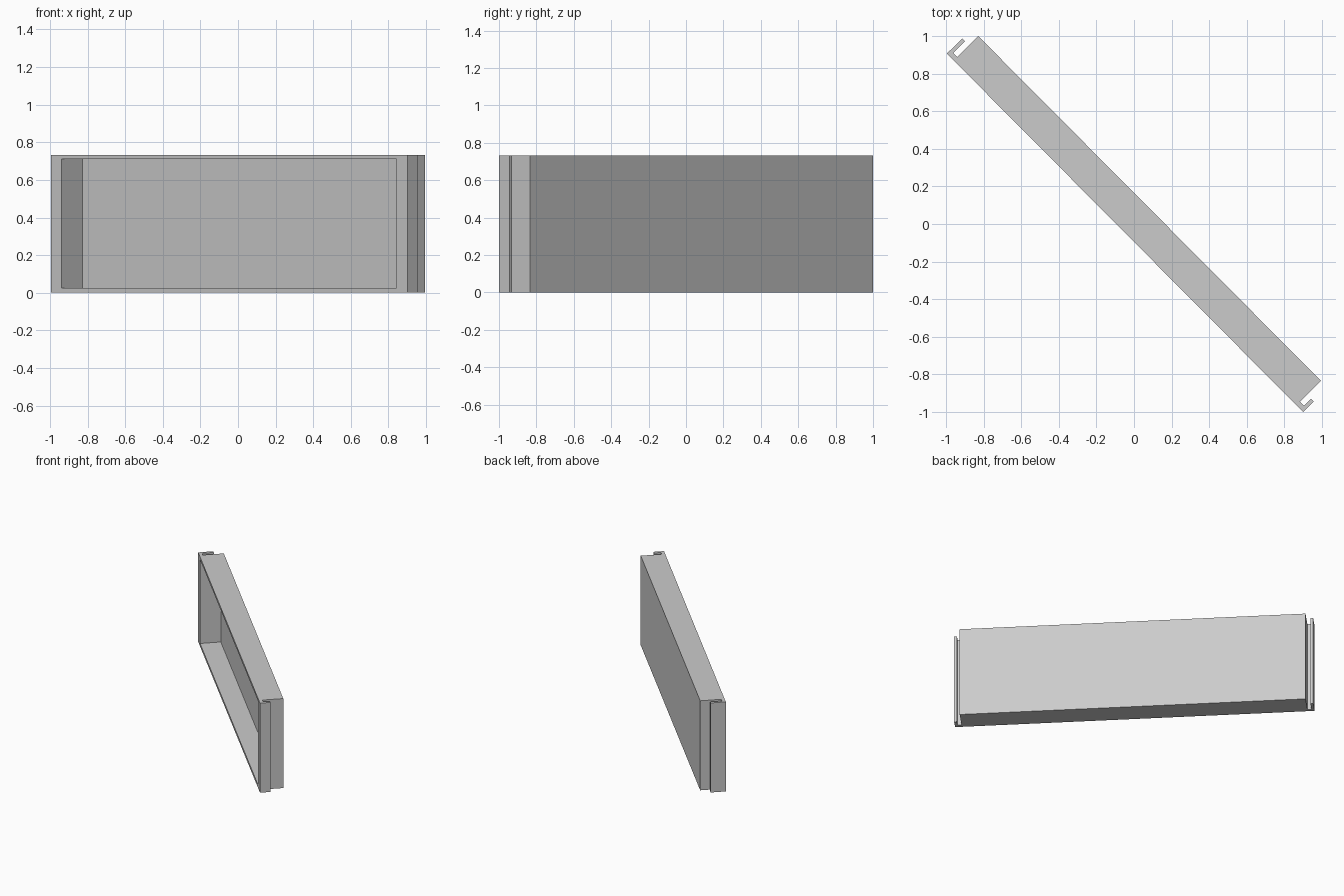
import bpy, bmesh, math

if "Cube" in bpy.data.objects:
    bpy.data.objects.remove(bpy.data.objects["Cube"])

HEIGHT = 0.733
FRONT, BACK = -0.067, 0.117      # depth of the front and back faces
BODY, EDGE = 1.293, 1.344        # half lengths: body, and body with hooks
ANGLE = math.radians(-45.17)     # the panel stands diagonally

grey = bpy.data.materials.new("light grey")
grey.diffuse_color = (0.6, 0.6, 0.6, 1)
grey.use_nodes = True
grey.node_tree.nodes["Principled BSDF"].inputs["Base Color"].default_value = grey.diffuse_color


def prism(name, outline, z0, z1):
    """Extrude a plan outline from z0 to z1."""
    bm = bmesh.new()
    base = bm.faces.new([bm.verts.new((x, y, z0)) for x, y in outline])
    top = bmesh.ops.extrude_face_region(bm, geom=[base])["geom"]
    for v in top:
        if isinstance(v, bmesh.types.BMVert):
            v.co.z = z1
    bmesh.ops.recalc_face_normals(bm, faces=bm.faces)
    mesh = bpy.data.meshes.new(name)
    bm.to_mesh(mesh)
    bm.free()
    mesh.materials.append(grey)
    obj = bpy.data.objects.new(name, mesh)
    bpy.context.collection.objects.link(obj)
    obj.rotation_euler.z = ANGLE
    return obj


def hook(side, tip):
    """Outline of one end, from the front corner round the hook to the back."""
    slot = FRONT + 0.026
    pts = [(EDGE, FRONT), (EDGE, tip), (EDGE - 0.021, tip),
           (EDGE - 0.021, slot), (BODY, slot), (BODY, BACK)]
    return [(side * x, y) for x, y in pts]


# Tray with a hooked edge at each end; the left lip is longer
panel = prism("panel_tray", hook(1, 0.012) + hook(-1, 0.047)[::-1], 0, HEIGHT)

# Recess open to the front
W = 1.263
cutter = prism("recess_cutter",
               [(-W, FRONT - 0.1), (W, FRONT - 0.1), (W, 0.089), (-W, 0.089)],
               0.024, 0.71)
cutter.hide_render = True
cutter.hide_set(True)

cut = panel.modifiers.new("recess", "BOOLEAN")
cut.operation = "DIFFERENCE"
cut.solver = "EXACT"
cut.object = cutter
